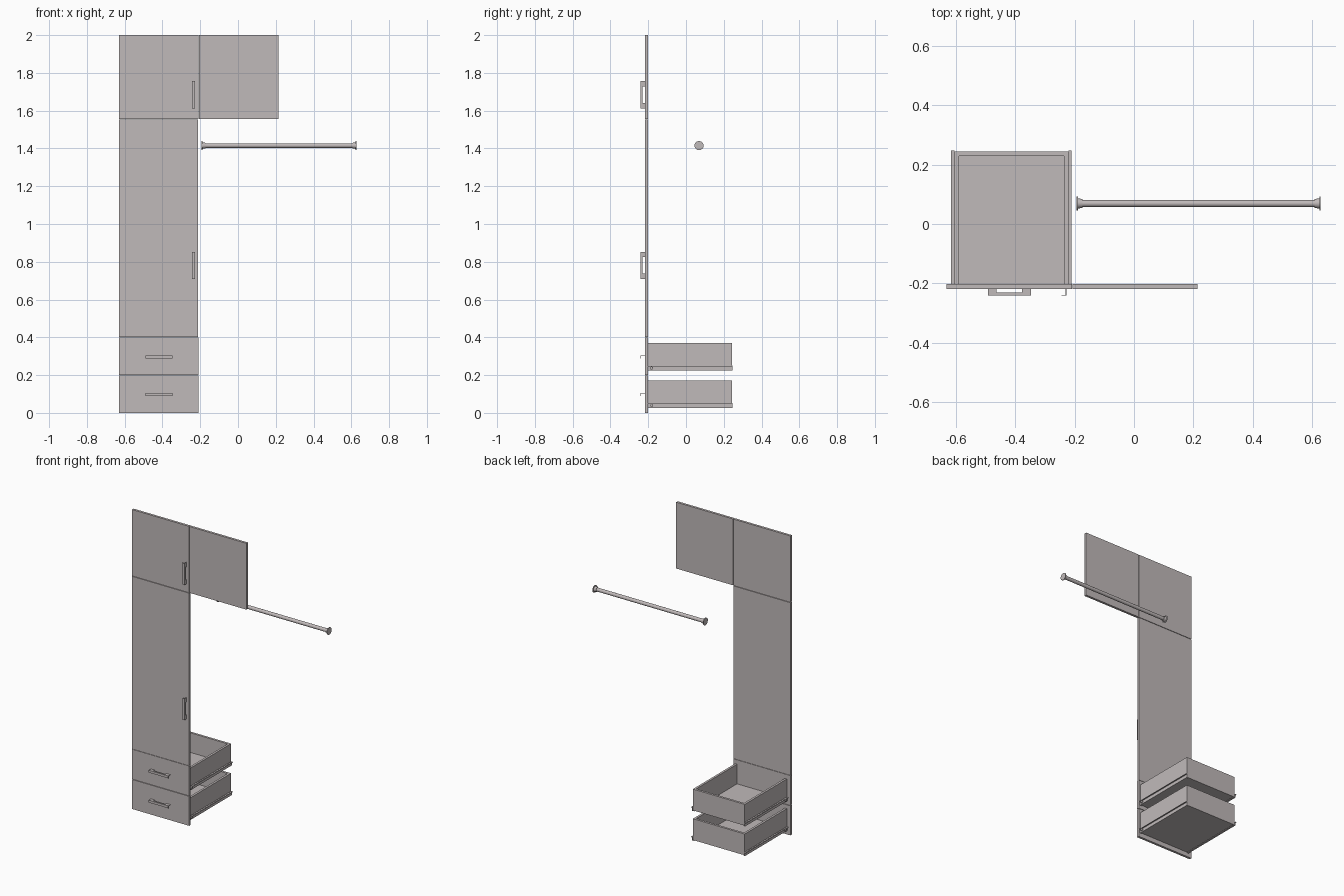
import bpy, bmesh, math
from mathutils import Matrix

cube = bpy.data.objects.get("Cube")
if cube:
    bpy.data.objects.remove(cube, do_unlink=True)

grey = bpy.data.materials.new("warm_grey")
GREY = (0.53, 0.49, 0.49, 1)
grey.use_nodes = True
grey.diffuse_color = GREY
grey.node_tree.nodes["Principled BSDF"].inputs["Base Color"].default_value = GREY


def make_object(name, bm):
    mesh = bpy.data.meshes.new(name)
    bmesh.ops.recalc_face_normals(bm, faces=bm.faces)
    bm.to_mesh(mesh)
    bm.free()
    mesh.materials.append(grey)
    obj = bpy.data.objects.new(name, mesh)
    bpy.context.collection.objects.link(obj)
    return obj


def add_box(bm, x, y, z):
    """Add a box from (low, high) ranges."""
    size = [r[1] - r[0] for r in (x, y, z)]
    mid = [(r[0] + r[1]) / 2 for r in (x, y, z)]
    bmesh.ops.create_cube(bm, size=1, matrix=Matrix.Translation(mid) @ Matrix.Diagonal((*size, 1)))


def boxes(name, *parts):
    bm = bmesh.new()
    for part in parts:
        add_box(bm, *part)
    return make_object(name, bm)


LEFT, RIGHT = -0.63, -0.209
FRONT, BACK = -0.218, -0.202

# Door panels
boxes("tall_door", ((LEFT, RIGHT - 0.002), (FRONT, BACK), (0.401, 1.554)))
boxes("upper_door_right", ((LEFT, RIGHT), (FRONT, BACK), (1.557, 2)))
boxes("upper_door_left", ((-0.207, 0.214), (FRONT, BACK), (1.557, 2)))


# Angle handles: notched plate standing off the panel, with a lip along its front edge
def handle(name, centre, upright):
    half, foot, lip, thick = 0.072, 0.029, 0.016, 0.003
    out = -0.241
    bar = (out, -0.231)
    parts = [((-half, half), bar, (-thick, 0)),
             ((-half, half), (out, out + thick), (-lip, -thick))]
    for a, b in ((-half, -half + foot), (half - foot, half)):
        parts.append(((a, b), (-0.231, FRONT), (-thick, 0)))
    obj = boxes(name, *parts)
    turn = Matrix.Rotation(math.radians(90), 4, 'Y') if upright else Matrix.Identity(4)
    if upright:
        # Lip points towards the middle of the door
        turn = Matrix(((0, 0, 1, 0), (0, 1, 0, 0), (1, 0, 0, 0), (0, 0, 0, 1)))
        obj.data.transform(turn)
        obj.data.flip_normals()
    obj.data.transform(Matrix.Translation((centre[0], 0, centre[1])))
    return obj


handle("tall_door_handle", (-0.227, 0.781), True)
handle("upper_door_handle", (-0.227, 1.684), True)


# Drawers: front panel, open tray and side runners
def drawer(name, z0, front_z):
    boxes(name + "_front", ((LEFT, RIGHT + 0.001), (FRONT, BACK), front_z))
    handle(name + "_handle", (-0.419, front_z[0] + 0.105), False)
    x0, x1, y1, wall = -0.604, -0.221, 0.243, 0.015
    z1 = z0 + 0.145
    boxes(name + "_tray",
          ((x0, x0 + wall), (BACK, y1), (z0 + 0.003, z1)),
          ((x1 - wall, x1), (BACK, y1), (z0 + 0.003, z1)),
          ((x0 + wall, x1 - wall), (y1 - wall, y1), (z0 + 0.003, z1)),
          ((x0 + wall, x1 - wall), (BACK, y1 - wall), (z0 + 0.003, z0 + 0.014)))
    for side, edge, way in (("right", x0, -1), ("left", x1, 1)):
        def span(a, b):
            return tuple(sorted((edge + way * a, edge + way * b)))
        boxes(name + "_runner_" + side,
              (span(0, 0.003), (BACK, y1 + 0.004), (z0, z0 + 0.025)),
              (span(0.003, 0.011), (BACK, y1 + 0.004), (z0 + 0.021, z0 + 0.024)),
              (span(-0.01, 0.003), (BACK, y1), (z0 - 0.001, z0 + 0.002)))
        # Roller at the front of the runner
        bm = bmesh.new()
        place = Matrix.Translation((edge + way * 0.007, -0.182, z0 + 0.012))
        bmesh.ops.create_cone(bm, cap_ends=True, segments=16, radius1=0.008, radius2=0.008,
                              depth=0.008, matrix=place @ Matrix.Rotation(math.pi / 2, 4, 'Y'))
        make_object(name + "_roller_" + side, bm)


drawer("lower_drawer", 0.027, (0, 0.197))
drawer("upper_drawer", 0.225, (0.2, 0.399))

# Hanging rail: one lathed half profile mirrored to make both wall flanges
HALF = 0.41
profile = [(HALF, 0), (HALF, 0.024), (HALF - 0.004, 0.024), (HALF - 0.004, 0.017),
           (HALF - 0.02, 0.015), (HALF - 0.02, 0.012)]
profile += [(-x, r) for x, r in reversed(profile)]
bm = bmesh.new()
verts = [bm.verts.new((x, r, 0)) for x, r in profile]
edges = [bm.edges.new(pair) for pair in zip(verts, verts[1:])]
bmesh.ops.spin(bm, geom=verts + edges, cent=(0, 0, 0), axis=(1, 0, 0),
               angle=math.tau, steps=32, use_merge=True)
bmesh.ops.remove_doubles(bm, verts=bm.verts, dist=0.0001)
rail = make_object("hanging_rail", bm)
rail.location = (0.217, 0.069, 1.415)
bpy.context.view_layer.objects.active = rail
rail.select_set(True)
bpy.ops.object.shade_smooth_by_angle()
